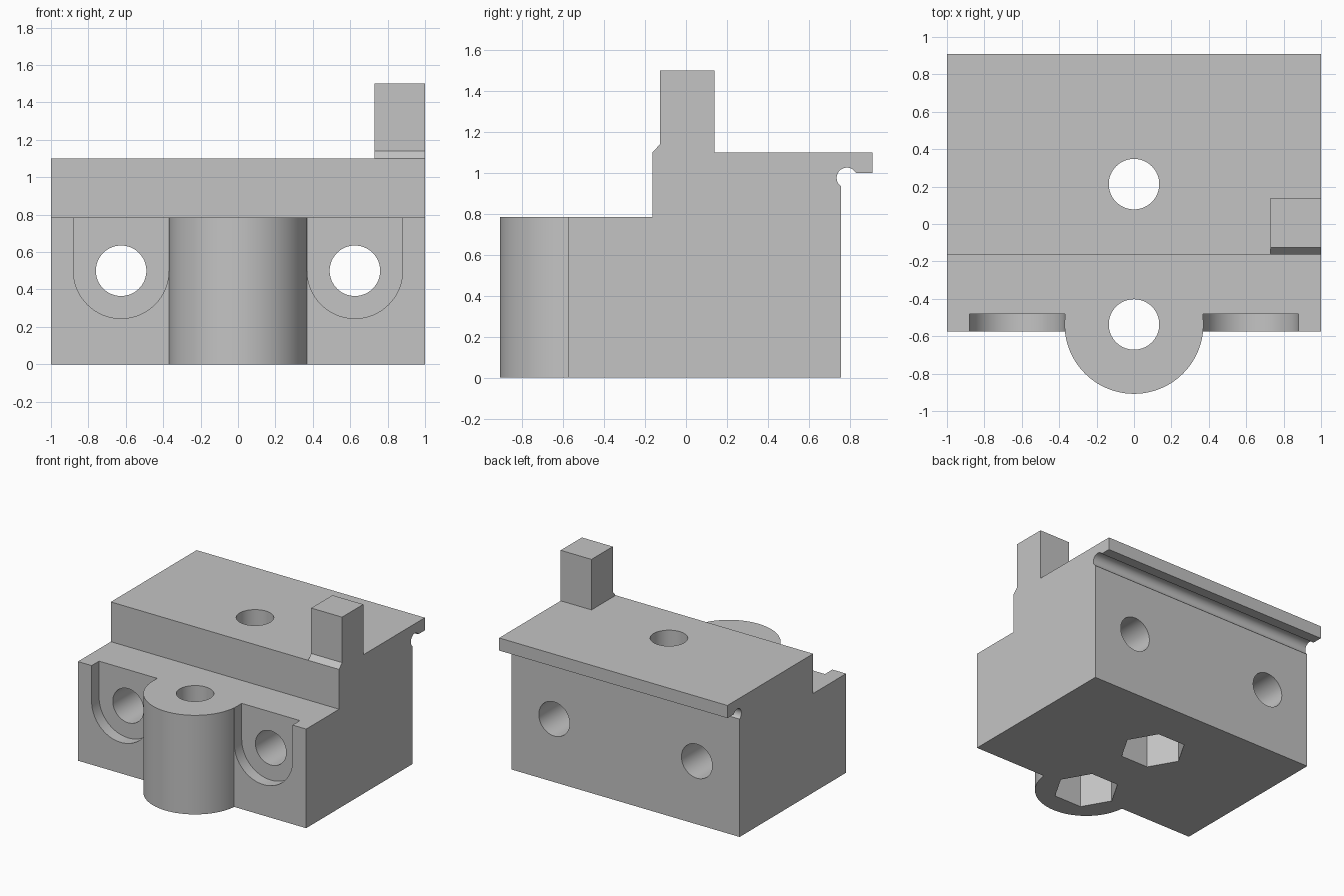
import bpy, bmesh
from math import radians, cos, sin, pi
from mathutils import Matrix, Vector

if "Cube" in bpy.data.objects:
    bpy.data.objects.remove(bpy.data.objects["Cube"])

grey = bpy.data.materials.new("plain_grey")
grey.use_nodes = True
colour = (0.55, 0.55, 0.55, 1)
grey.diffuse_color = colour
grey.node_tree.nodes["Principled BSDF"].inputs["Base Color"].default_value = colour


def arc(cx, cy, r, start, end, n):
    return [(cx + r * cos(radians(start + (end - start) * i / n)),
             cy + r * sin(radians(start + (end - start) * i / n))) for i in range(n + 1)]


def prism(name, outline, axis, low, high):
    """Extrude a 2D outline along an axis: x -> (y, z), y -> (x, z), z -> (x, y)."""
    place = {"x": lambda a, b: (low, a, b),
             "y": lambda a, b: (a, low, b),
             "z": lambda a, b: (a, b, low)}[axis]
    along = Vector([float(axis == k) for k in "xyz"]) * (high - low)
    bm = bmesh.new()
    face = bm.faces.new([bm.verts.new(place(a, b)) for a, b in outline])
    top = bmesh.ops.extrude_face_region(bm, geom=[face])["geom"]
    bmesh.ops.translate(bm, vec=along, verts=[v for v in top if isinstance(v, bmesh.types.BMVert)])
    bmesh.ops.recalc_face_normals(bm, faces=bm.faces)
    mesh = bpy.data.meshes.new(name)
    bm.to_mesh(mesh)
    bm.free()
    mesh.materials.append(grey)
    obj = bpy.data.objects.new(name, mesh)
    bpy.context.collection.objects.link(obj)
    return obj


def circle(cx, cy, r, n=64):
    return arc(cx, cy, r, 0, 360, n)[:-1]


def combine(target, tool, operation):
    mod = target.modifiers.new(operation.lower(), "BOOLEAN")
    mod.operation, mod.solver, mod.object = operation, "EXACT", tool
    bpy.context.view_layer.objects.active = target
    bpy.ops.object.modifier_apply(modifier=mod.name)
    bpy.data.objects.remove(tool)


FRONT, STEP, WALL, LIP = -0.575, -0.163, 0.757, 0.91
SHELF, TOP, BOSS_Y, BACK_HOLE_Y = 0.785, 1.1, -0.537, 0.213
HOLE, BOLT_X, BOLT_Z = 0.135, 0.625, 0.5

# stepped block with rear lip and round relief groove under it
groove = arc(0.785, 0.975, 0.05, 30, 236, 24)
block = prism("mounting_block",
              [(FRONT, 0), (FRONT, SHELF), (STEP, SHELF), (STEP, TOP), (LIP, TOP), (LIP, 1.0)]
              + groove + [(WALL, 0)], "x", -1, 1)

# round-bottomed recesses on the front, open at the shelf
for side in (-1, 1):
    x = side * BOLT_X
    outline = arc(x, BOLT_Z, 0.255, 180, 360, 32) + [(x + 0.255, 0.9), (x - 0.255, 0.9)]
    combine(block, prism("recess_cutter", outline, "y", -0.8, -0.482), "DIFFERENCE")

# front boss and corner tower with a chamfered foot
combine(block, prism("front_boss", circle(0, BOSS_Y, 0.371, 96), "z", 0, SHELF), "UNION")
combine(block, prism("corner_tower",
                     [(STEP, 1.0), (STEP, TOP), (-0.126, 1.14), (-0.126, 1.5), (0.14, 1.5), (0.14, 1.0)],
                     "x", 0.73, 1), "UNION")

# horizontal bolt holes
for side in (-1, 1):
    combine(block, prism("bolt_cutter", circle(side * BOLT_X, BOLT_Z, HOLE), "y", -1, 1.2), "DIFFERENCE")

# vertical bolt holes with hexagonal nut pockets underneath
for y in (BOSS_Y, BACK_HOLE_Y):
    combine(block, prism("screw_cutter", circle(0, y, HOLE), "z", -0.2, 1.4), "DIFFERENCE")
    combine(block, prism("nut_cutter", circle(0, y, 0.24, 6), "z", -0.2, 0.36), "DIFFERENCE")

# merge coplanar faces and shade curved walls smooth
bm = bmesh.new()
bm.from_mesh(block.data)
bmesh.ops.remove_doubles(bm, verts=bm.verts, dist=0.0001)
bmesh.ops.dissolve_limit(bm, angle_limit=radians(0.5), verts=bm.verts, edges=bm.edges)
bm.to_mesh(block.data)
bm.free()
bpy.ops.object.select_all(action="DESELECT")
block.select_set(True)
bpy.context.view_layer.objects.active = block
bpy.ops.object.shade_smooth_by_angle(angle=radians(25))
